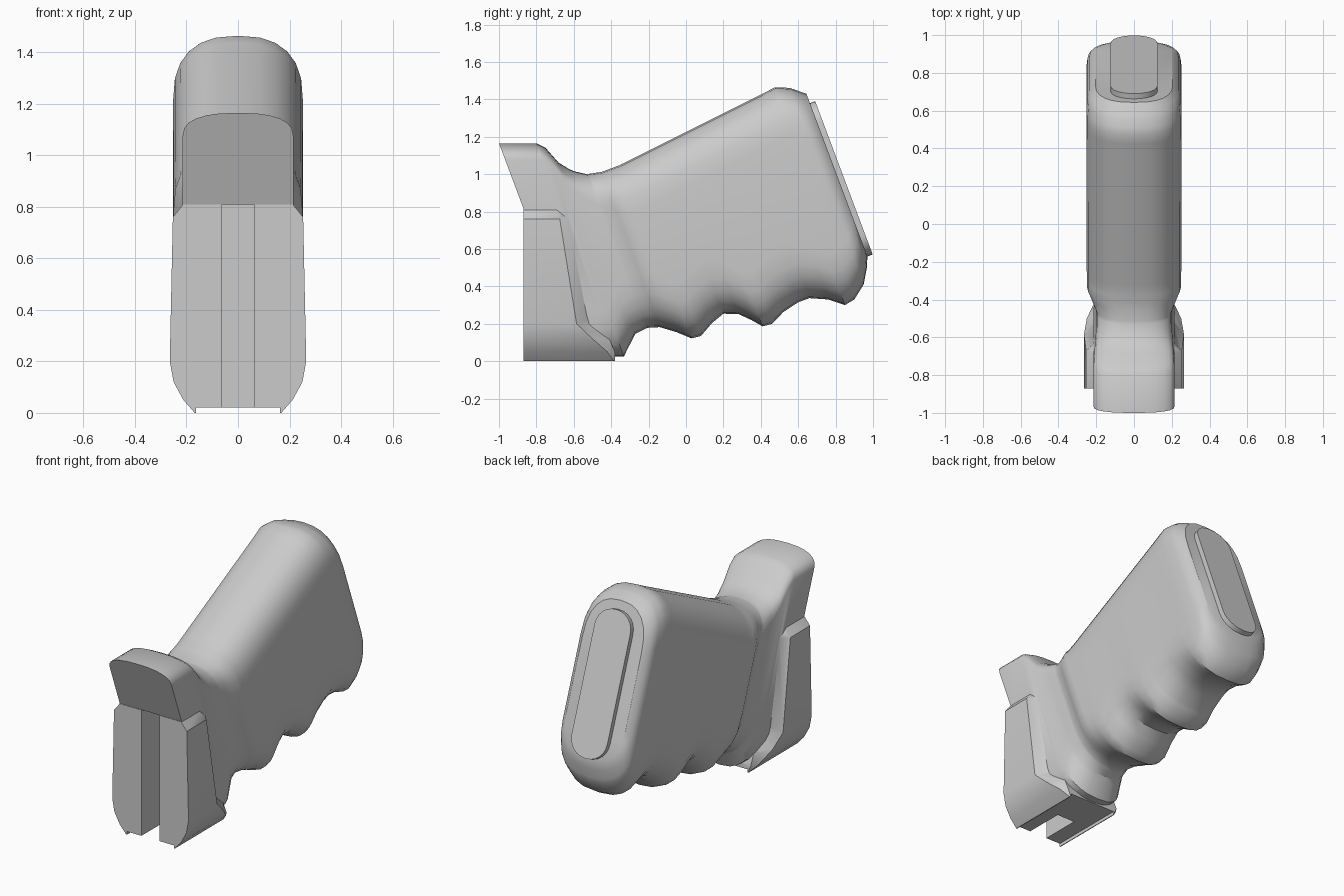
import bpy, bmesh, math

if "Cube" in bpy.data.objects:
    bpy.data.objects.remove(bpy.data.objects["Cube"])

SLOPE = 0.375  # every grip section lies on a tilted plane y + SLOPE * z = s


def make(name, rings):
    """Skin a list of equal-length closed rings and cap both ends."""
    bm = bmesh.new()
    vs = [[bm.verts.new(p) for p in r] for r in rings]
    n = len(rings[0])
    for a, b in zip(vs, vs[1:]):
        for i in range(n):
            j = (i + 1) % n
            bm.faces.new((a[i], a[j], b[j], b[i]))
    bm.faces.new(vs[0])
    bm.faces.new(vs[-1])
    bmesh.ops.recalc_face_normals(bm, faces=bm.faces)
    me = bpy.data.meshes.new(name)
    bm.to_mesh(me)
    bm.free()
    ob = bpy.data.objects.new(name, me)
    bpy.context.collection.objects.link(ob)
    return ob


def lerp(keys, s):
    if s <= keys[0][0]:
        return keys[0][1]
    for (a, va), (b, vb) in zip(keys, keys[1:]):
        if s <= b:
            return va + (vb - va) * (s - a) / (b - a)
    return keys[-1][1]


def outline(w, zt, zb, ht, hb, n=2.5, seg=6):
    """Tall rounded outline in x, z with superelliptic ends."""
    arc = []
    for i in range(seg + 1):
        a = math.pi / 2 * i / seg
        arc.append((math.cos(a) ** (2 / n) if i < seg else 0.0, math.sin(a) ** (2 / n)))
    right = [(w * c, zt - ht + ht * k) for c, k in arc]
    low = [(w * c, zb + hb - hb * k) for c, k in arc]
    top = right + [(-x, z) for x, z in reversed(right[:-1])]
    bottom = [(-x, z) for x, z in low] + list(reversed(low[:-1]))
    return top + bottom


def box(name, x, y0, y1, z0, z1):
    return make(name, [[(-x, y, z0), (x, y, z0), (x, y, z1), (-x, y, z1)] for y in (y0, y1)])


def boolean(ob, other, op):
    m = ob.modifiers.new(op.lower(), 'BOOLEAN')
    m.operation, m.solver, m.object = op, 'EXACT', other
    bpy.context.view_layer.objects.active = ob
    bpy.ops.object.modifier_apply(modifier=m.name)
    bpy.data.objects.remove(other)


# Side profile of the grip as (y, z): back strap and finger grooves
top = [(-1, 1.165), (-.8, 1.165), (-.75, 1.14), (-.68, 1.06), (-.61, 1.018), (-.53, 1.0),
       (-.45, 1.012), (-.35, 1.05), (.4, 1.425), (.48, 1.467), (.56, 1.46), (.64, 1.43)]
low = [(-.57, .025), (-.322, .025), (-.31, .07), (-.27, .147), (-.2, .182), (-.14, .182),
       (-.05, .155), (.03, .122), (.08, .135), (.14, .205), (.2, .254), (.28, .252),
       (.35, .22), (.41, .186), (.46, .2), (.52, .262), (.6, .315), (.66, .337),
       (.76, .33), (.85, .3), (.9, .33), (.95, .41), (.967, .5), (.97, .56)]
tops = [(y + SLOPE * z, z) for y, z in top]
lows = [(y + SLOPE * z, z) for y, z in low]
S0, S1 = tops[0][0], 1.18
width = [(S0, .215), (-.36, .215), (-.24, .202), (-.14, .2), (-.03, .25), (1.06, .252),
         (1.12, .247), (1.155, .235), (S1, .205)]
round_top = [(S0, .09), (-.36, .09), (-.2, .14), (0, .25), (S1, .25)]
round_low = [(S0, .2), (-.2, .26), (0, .29), (1.0, .27), (S1, .2)]

# Grip body
stations = []
for s in sorted([k[0] for k in tops + lows + width] + [.3, .6, S1]):
    if S0 <= s <= S1 and (not stations or s - stations[-1] > .012):
        stations.append(s)
stations[-1] = S1
rings = []
for s in stations:
    sec = outline(lerp(width, s), lerp(tops, s), lerp(lows, s), lerp(round_top, s), lerp(round_low, s))
    rings.append([(x, s - SLOPE * z, z) for x, z in sec])
grip = make("pistol_grip", rings)

# Front mounting block: (z, half width, back edge of side panel, chamfer length)
levels = [(.81, .213, -.69, .04), (.76, .253, -.675, .08), (.2, .265, -.585, .1),
          (.12, .25, -.5, .09), (.05, .212, -.42, .04), (0, .168, -.385, .005)]
block = make("mounting_block", [
    [(-w, -.87, z), (w, -.87, z), (w, yb, z), (min(w, .19) - .005, yb + c, z),
     (-min(w, .19) + .005, yb + c, z), (-w, yb, z)] for z, w, yb, c in levels])
boolean(grip, block, 'UNION')

# Vertical front slot and shallow channel underneath
boolean(grip, box("slot_cutter", .062, -.95, -.62, -.1, .81), 'DIFFERENCE')
boolean(grip, box("channel_cutter", .163, -.95, -.3, -.1, .02), 'DIFFERENCE')

# Raised plate on the butt end
plate_rings = []
for off in (-.01, .03):
    plate_rings.append([(x, S1 - SLOPE * z + off * .936, z + off * .351)
                        for x, z in outline(.124, 1.38, .56, .11, .11, 2.1)])
plate = make("butt_plate", plate_rings)

for ob in (grip, plate):
    bpy.ops.object.select_all(action='DESELECT')
    ob.select_set(True)
    bpy.context.view_layer.objects.active = ob
    bpy.ops.object.shade_smooth_by_angle(angle=math.radians(35))
